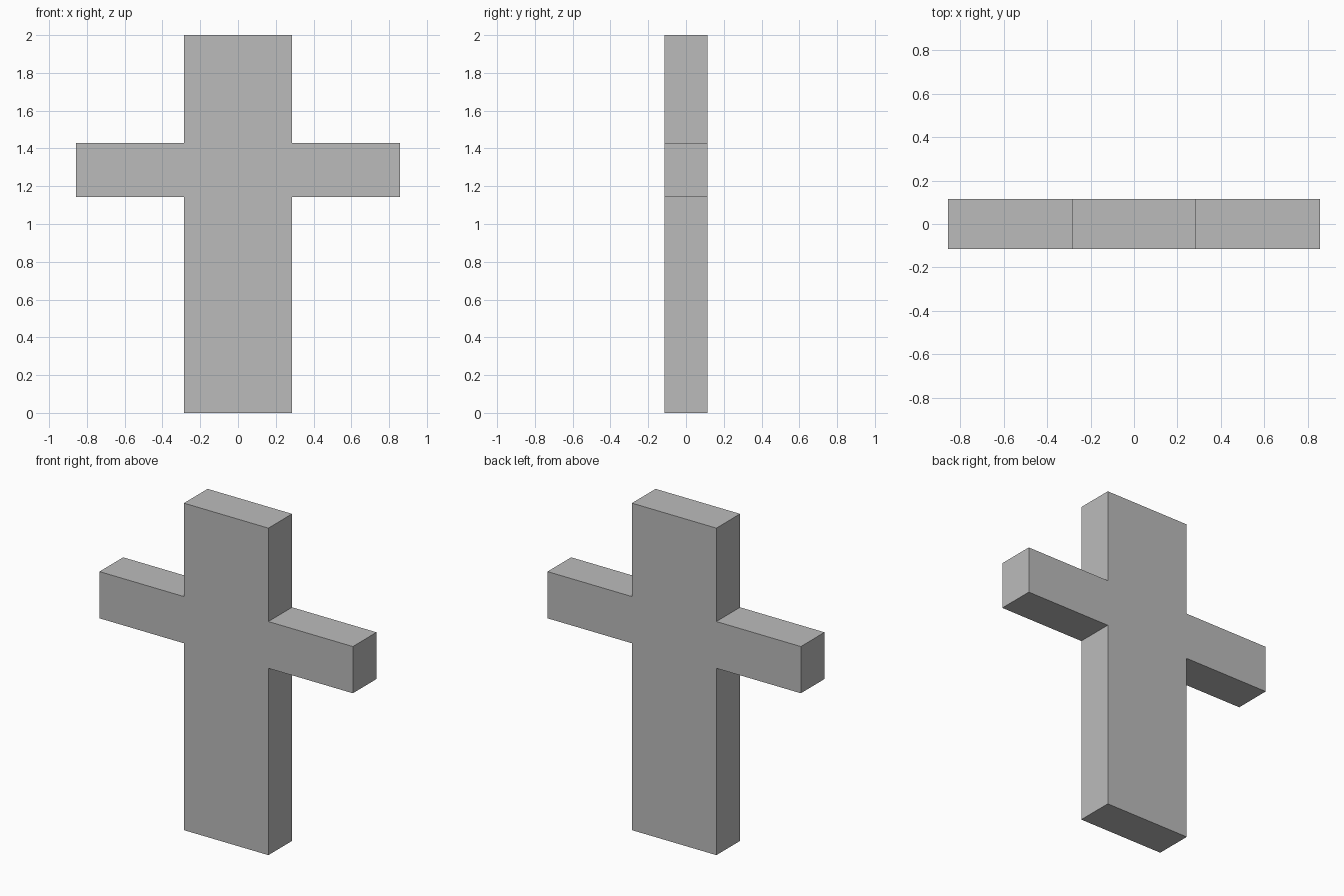
import bpy
import bmesh

cube = bpy.data.objects.get("Cube")
if cube:
    bpy.data.objects.remove(cube, do_unlink=True)

# Proportions are whole multiples of one unit
U = 2 / 7
DEPTH = 0.8 * U

# Plain grey material
grey = bpy.data.materials.new("plain grey")
grey.use_nodes = True
colour = (0.5, 0.5, 0.5, 1)
grey.diffuse_color = colour
grey.node_tree.nodes["Principled BSDF"].inputs["Base Color"].default_value = colour

# Right half of the outline in units (x, z), mirrored to close the profile
half = [(1, 0), (1, 4), (3, 4), (3, 5), (1, 5), (1, 7)]
outline = half + [(-x, z) for x, z in reversed(half)]

# Upright and crossbar as one solid, extruded front to back
bm = bmesh.new()
front = bm.faces.new([bm.verts.new((x * U, -DEPTH / 2, z * U)) for x, z in outline])
back = bmesh.ops.extrude_face_region(bm, geom=[front], use_keep_orig=True)["geom"]
bmesh.ops.translate(bm, vec=(0, DEPTH, 0),
                    verts=[g for g in back if isinstance(g, bmesh.types.BMVert)])
bmesh.ops.recalc_face_normals(bm, faces=bm.faces)

mesh = bpy.data.meshes.new("cross")
bm.to_mesh(mesh)
bm.free()
mesh.materials.append(grey)
bpy.context.collection.objects.link(bpy.data.objects.new("cross", mesh))
